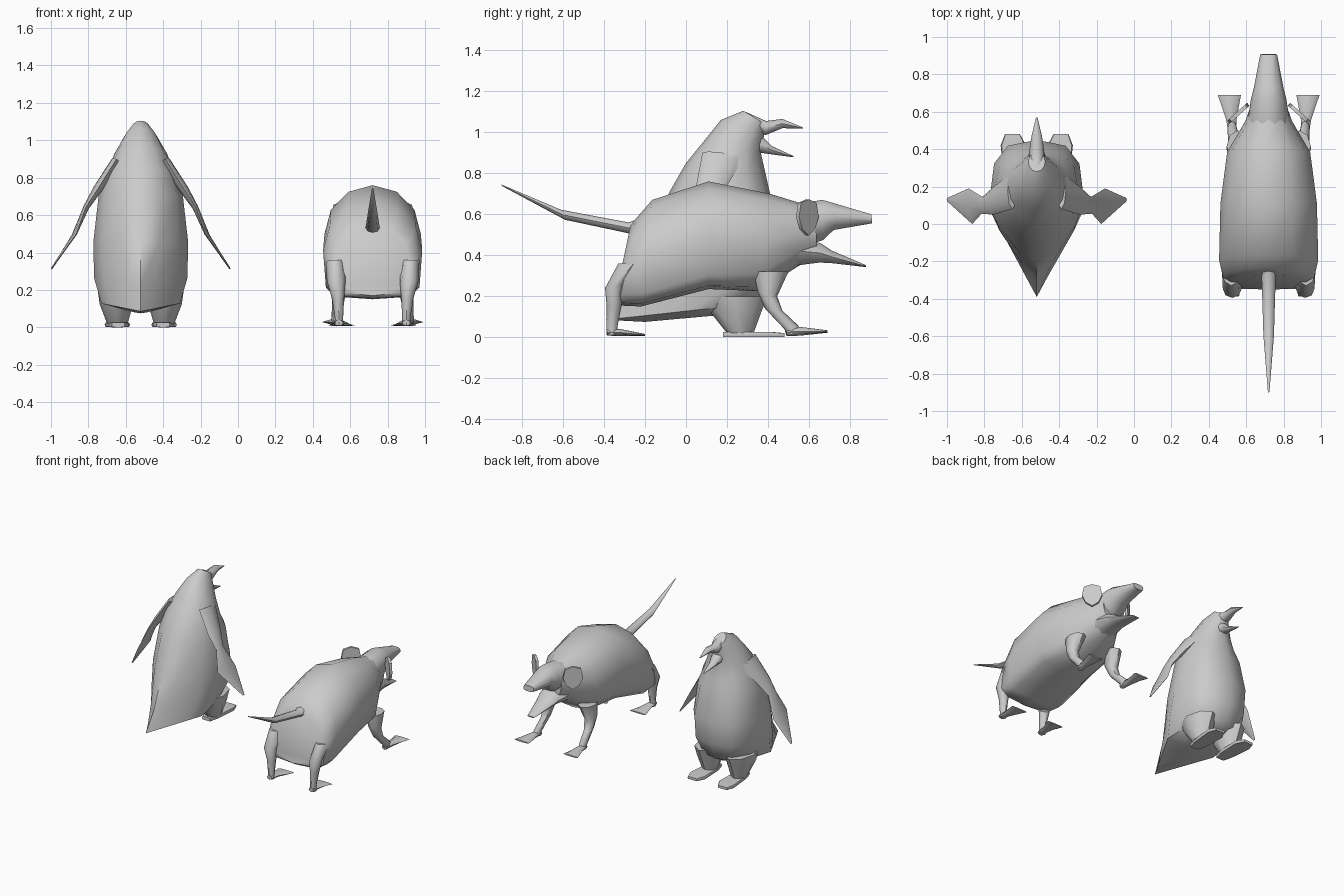
import bpy, bmesh, math
from mathutils import Vector as V

grey = bpy.data.materials.new("soft grey")
grey.diffuse_color = (0.6, 0.6, 0.6, 1)


def power(v, e):
    return math.copysign(abs(v) ** (2 / e), v)


def loft(name, cx, rings, n=12, mirror=False, angle=50):
    """Skin rings (p0, p1, side vector, roundness at p0, roundness at p1)."""
    bm = bmesh.new()
    loops = []
    for p0, p1, side, e0, e1 in rings:
        p0, p1, side = V(p0), V(p1), V(side)
        mid, half = (p0 + p1) / 2, (p1 - p0) / 2
        loop = []
        for i in range(n):
            a = 2 * math.pi * i / n
            c, s = math.cos(a), math.sin(a)
            if abs(c) < 1e-6:
                c = 0
            if abs(s) < 1e-6:
                s = 0
            e = e1 if s > 0 else e0
            loop.append(bm.verts.new(mid + side * power(c, e) + half * power(s, e)))
        loops.append(loop)
    for a, b in zip(loops, loops[1:]):
        for i in range(n):
            j = (i + 1) % n
            bm.faces.new((a[i], a[j], b[j], b[i]))
    bm.faces.new(loops[0])
    bm.faces.new(loops[-1])
    bmesh.ops.recalc_face_normals(bm, faces=bm.faces)
    me = bpy.data.meshes.new(name)
    bm.to_mesh(me)
    bm.free()
    me.materials.append(grey)
    ob = bpy.data.objects.new(name, me)
    bpy.context.collection.objects.link(ob)
    ob.location.x = cx
    if mirror:
        ob.modifiers.new("mirror", 'MIRROR')
    bpy.ops.object.select_all(action='DESELECT')
    ob.select_set(True)
    bpy.context.view_layer.objects.active = ob
    bpy.ops.object.shade_smooth_by_angle(angle=math.radians(angle))
    return ob


def ring(y0, z0, y1, z1, hw, e0=2, e1=2, x=0):
    return ((x, y0, z0), (x, y1, z1), (hw, 0, 0), e0, e1)


PEN, RAT = -0.52, 0.72

# penguin body, rings go from the bottom to the crown (back point, front point)
loft("penguin_body", PEN, [
    ring(-.20, .075, .30, .12, .10, 1.2, 2),
    ring(-.39, .085, .39, .17, .21, 1, 2.5),
    ring(-.29, .23, .44, .30, .25, 1.2, 2.8),
    ring(-.20, .45, .45, .47, .253, 1.5, 2.8),
    ring(-.08, .71, .41, .70, .225, 1.8, 2.5),
    ring(.00, .85, .39, .79, .185),
    ring(.09, .96, .365, .90, .14),
    ring(.17, 1.06, .38, .98, .088),
    ring(.28, 1.105, .385, 1.04, .045)])

# penguin beak, open
loft("penguin_upper_beak", PEN, [
    ring(.29, 1.10, .29, 1.0, .045),
    ring(.39, 1.055, .39, .987, .04),
    ring(.47, 1.065, .47, 1.02, .028),
    ring(.57, 1.024, .57, 1.018, .004)], n=8)
loft("penguin_lower_beak", PEN, [
    ring(.29, 1.0, .29, .89, .06),
    ring(.37, .98, .365, .90, .045),
    ring(.42, .932, .42, .892, .028),
    ring(.525, .884, .525, .878, .004)], n=8)

# penguin flippers, legs and feet
t = V((.85, 0, .5))
loft("penguin_flipper", PEN, [
    ((.13, .08, .90), (.13, .28, .87), t * .03, 2, 2),
    ((.23, .05, .74), (.23, .20, .74), t * .025, 2, 2),
    ((.295, .055, .64), (.29, .145, .64), t * .016, 2, 2),
    ((.345, .0, .50), (.365, .19, .49), t * .01, 2, 2),
    ((.478, .12, .312), (.478, .14, .312), t * .004, 2, 2)], n=8, mirror=True)
loft("penguin_leg", PEN, [
    ring(.08, .20, .40, .20, .10, x=.13),
    ring(.12, .12, .37, .13, .09, x=.13),
    ring(.20, .02, .33, .02, .055, x=.125)], n=8, mirror=True)
loft("penguin_foot", PEN, [
    ring(.18, .026, .18, .0, .035, 8, 8, .12),
    ring(.25, .026, .25, .0, .055, 8, 8, .12),
    ring(.42, .026, .42, .0, .068, 8, 8, .125),
    ring(.48, .02, .48, .0, .04, 8, 8, .13)], n=8, mirror=True)

# rat body, rings go from rump to neck (top point, bottom point)
loft("rat_body", RAT, [
    ring(-.27, .55, -.35, .17, .20, 2, 4),
    ring(-.235, .59, -.33, .155, .245, 2, 5),
    ring(-.165, .67, -.22, .15, .265, 2, 5),
    ring(.11, .76, .11, .235, .258, 2, 4.5),
    ring(.41, .70, .36, .225, .222, 2, 3),
    ring(.555, .655, .545, .345, .125, 2, 2.2),
    ring(.63, .64, .64, .40, .095)])

# rat head with open mouth
loft("rat_upper_head", RAT, [
    ring(.53, .655, .53, .42, .115),
    ring(.665, .675, .67, .47, .095),
    ring(.73, .655, .72, .52, .08),
    ring(.905, .60, .908, .555, .045, 3, 3)], n=10)
loft("rat_lower_jaw", RAT, [
    ring(.53, .50, .53, .345, .11),
    ring(.66, .46, .65, .362, .085),
    ring(.71, .425, .71, .36, .07),
    ring(.878, .352, .878, .342, .03)], n=10)

# rat ears, thin six-sided plates
d, nrm = V((.053, -.048, 0)), V((.67, .74, 0)) * .01
c, up = V((.162, .592, .585)), V((0, 0, .088))
loft("rat_ear", RAT, [(c + nrm * k - up, c + nrm * k + up, d, 1.6, 3)
                      for k in (-1, 1)], n=8, mirror=True)

# rat tail
loft("rat_tail", RAT, [
    ring(-.20, .59, -.20, .49, .06),
    ring(-.28, .56, -.27, .505, .038),
    ring(-.61, .622, -.59, .573, .028),
    ring(-.90, .745, -.898, .738, .004)], n=8)

# rat legs and feet
loft("rat_hind_leg", RAT, [
    ring(-.33, .36, -.18, .36, .05, x=.20),
    ring(-.395, .24, -.30, .26, .05, x=.195),
    ring(-.387, .15, -.315, .15, .032, x=.185),
    ring(-.387, .05, -.335, .05, .022, x=.18),
    ring(-.387, .01, -.335, .01, .024, x=.18)], n=8, mirror=True)
loft("rat_hind_foot", RAT, [
    ring(-.387, .04, -.385, .008, .022, x=.18),
    ring(-.32, .04, -.32, .006, .03, x=.175),
    ring(-.20, .016, -.20, .006, .068, x=.165)], n=8, mirror=True)
loft("rat_front_leg", RAT, [
    ring(.33, .32, .50, .32, .06, x=.165),
    ring(.35, .22, .445, .20, .045, x=.18),
    ring(.385, .14, .47, .13, .032, x=.185),
    ring(.48, .04, .55, .055, .025, x=.195),
    ring(.49, .008, .55, .02, .022, x=.195)], n=8, mirror=True)
loft("rat_front_foot", RAT, [
    ring(.49, .045, .49, .005, .02, x=.195),
    ring(.56, .05, .56, .008, .028, x=.20),
    ring(.69, .034, .69, .022, .062, x=.21)], n=8, mirror=True)
